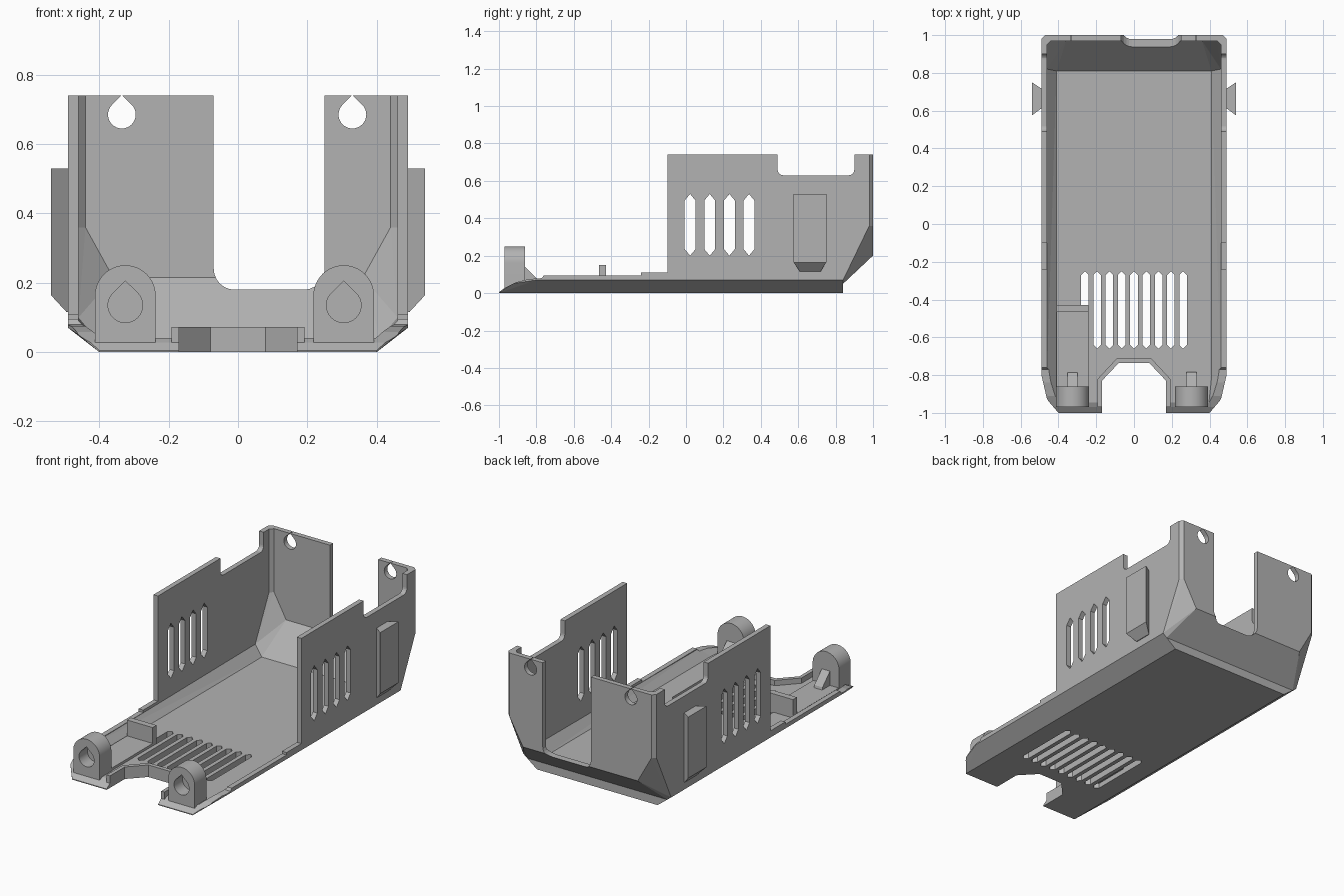
import bpy, bmesh, math
from mathutils import Vector

old = bpy.data.objects.get("Cube")
if old:
    bpy.data.objects.remove(old, do_unlink=True)

grey = bpy.data.materials.new("plain_grey")
grey.use_nodes = True
GREY = (0.45, 0.45, 0.45, 1)
grey.diffuse_color = GREY
grey.node_tree.nodes["Principled BSDF"].inputs["Base Color"].default_value = GREY


def prism(bm, pts, axis, lo, hi):
    """Extrude a 2D outline along an axis: x takes (y,z), y takes (x,z), z takes (x,y)."""
    place = {"x": lambda p, d: (d, p[0], p[1]),
             "y": lambda p, d: (p[0], d, p[1]),
             "z": lambda p, d: (p[0], p[1], d)}[axis]
    a = [bm.verts.new(place(p, lo)) for p in pts]
    b = [bm.verts.new(place(p, hi)) for p in pts]
    bm.faces.new(a)
    bm.faces.new(b[::-1])
    for i in range(len(pts)):
        j = (i + 1) % len(pts)
        bm.faces.new((a[i], b[i], b[j], a[j]))


def finish(bm, name):
    bmesh.ops.recalc_face_normals(bm, faces=bm.faces)
    me = bpy.data.meshes.new(name)
    bm.to_mesh(me)
    bm.free()
    me.materials.append(grey)
    ob = bpy.data.objects.new(name, me)
    bpy.context.collection.objects.link(ob)
    return ob


def solid(name, *prisms):
    bm = bmesh.new()
    for p in prisms:
        prism(bm, *p)
    return finish(bm, name)


def hull(name, half_points):
    bm = bmesh.new()
    for x, y, z in half_points:
        for s in (-1, 1):
            bm.verts.new((s * x, y, z))
    res = bmesh.ops.convex_hull(bm, input=bm.verts)
    junk = [v for v in res["geom_interior"] if isinstance(v, bmesh.types.BMVert)]
    bmesh.ops.delete(bm, geom=junk, context="VERTS")
    return finish(bm, name)


def boolean(ob, cutter, operation="DIFFERENCE"):
    cutter.hide_render = True
    mod = ob.modifiers.new("cut", "BOOLEAN")
    mod.operation, mod.solver, mod.object = operation, "EXACT", cutter
    dep = bpy.context.evaluated_depsgraph_get()
    me = bpy.data.meshes.new_from_object(ob.evaluated_get(dep))
    ob.modifiers.clear()
    ob.data = me
    bpy.data.objects.remove(cutter, do_unlink=True)


def arc(cx, cy, r, a0, a1, n):
    return [(cx + r * math.cos(math.radians(a0 + (a1 - a0) * i / n)),
             cy + r * math.sin(math.radians(a0 + (a1 - a0) * i / n))) for i in range(n + 1)]


def teardrop(cx, cy, r):
    return arc(cx, cy, r, 135, 405, 24) + [(cx, cy + r * 1.41)]


def slot(c, lo, hi, w, tip):
    h = w / 2
    return [(c - h, lo + tip), (c, lo), (c + h, lo + tip),
            (c + h, hi - tip), (c, hi), (c - h, hi - tip)]


# Tray and walls: chamfered outer body, hollowed by a smaller one
shell = hull("shell", [
    (.40, -1, 0), (.40, -1, .02), (.46, -.93, .05), (.49, -.80, .07), (.49, -.80, .74),
    (.40, -1, .74), (.40, .84, 0), (.49, .84, .07), (.38, 1, .2),
    (.47, 1, .36), (.49, .98, .36), (.47, 1, .74), (.49, .98, .74)])
hollow = hull("hollow", [
    (.38, -1.1, .04), (.38, -1.1, .9), (.41, -.82, .04), (.46, -.78, .09), (.46, -.78, .9),
    (.41, .81, .04), (.46, .82, .10), (.36, .97, .215),
    (.44, .97, .36), (.46, .95, .36), (.44, .97, .9), (.46, .95, .9)])
boolean(shell, hollow)

# Side outline: low front rim, tall rear walls with a dip, sloped tail
outline = [(-1, -.01), (-1, .005), (-.97, .028), (-.91, .058), (-.84, .075), (-.77, .08),
           (-.76, .095), (-.24, .095), (-.24, .11), (-.1, .11), (-.1, .74), (.49, .74)]
outline += arc(.52, .66, .03, 180, 270, 5) + arc(.87, .66, .03, 270, 360, 5)
outline += [(.9, .74), (1.01, .74), (1.01, .21), (.84, .05), (.84, -.01)]
boolean(shell, solid("side_outline", (outline, "x", -.6, .6)), "INTERSECT")

# Openings: floor vents, wall vents, rear gap, teardrop holes, front notch
cuts = [(slot(.065 * i, -.66, -.25, .04, .02), "z", -.1, .2) for i in range(-4, 5)]
for i in range(4):
    vent = slot(.022 + .105 * i, .20, .53, .058, .035)
    cuts += [(vent, "x", .4, .6), (vent, "x", -.6, -.4)]
gap = arc(-.01, .24, .06, 180, 270, 6) + arc(.19, .24, .06, 270, 360, 6) + [(.25, .9), (-.07, .9)]
cuts.append((gap, "y", .90, 1.1))
cuts += [(teardrop(x, .685, .04), "y", .9, 1.1) for x in (-.335, .33)]
notch = [(-.17, -1.1), (-.17, -.83), (-.08, -.735), (.08, -.735), (.17, -.83), (.17, -1.1)]
cuts.append((notch, "z", -.1, .2))
boolean(shell, solid("openings", *cuts))

# Raised lip around the front notch
inner = [(-.17, -.97)] + notch[1:5] + [(.17, -.97)]
outer = [(.192, -.97), (.192, -.82), (.09, -.71), (-.09, -.71), (-.192, -.82), (-.192, -.97)]
lip = solid("notch_lip", (inner + outer, "z", .002, .072))

# Arched lugs with blind teardrop sockets and a rear brace
for side, cx in (("right", -.325), ("left", .305)):
    arch = [(cx - .0875, .02)] + arc(cx, .163, .0875, 180, 0, 24) + [(cx + .0875, .02)]
    lug = solid(side + "_lug", (arch, "y", -.97, -.86))
    boolean(lug, solid("socket", (teardrop(cx, .135, .05), "y", -1.05, -.89)))
    bpy.context.view_layer.objects.active = lug
    bpy.ops.object.select_all(action="DESELECT")
    lug.select_set(True)
    bpy.ops.object.shade_smooth_by_angle(angle=math.radians(30))
    solid(side + "_brace", ([(-.865, .03), (-.865, .145), (-.79, .07), (-.78, .03)],
                            "x", cx - .027, cx + .027))

# Low pocket behind the right lug, closed by an upright bar
solid("pocket_base", ([(-.41, -.87), (-.24, -.87), (-.24, -.43), (-.41, -.43)], "z", .03, .055))
solid("pocket_bar", ([(-.465, .03), (-.465, .15), (-.428, .15), (-.428, .03)], "x", -.41, -.24))

# Dovetail rails on the outer walls, with a sloped lower end
for side, s in (("right", -1), ("left", 1)):
    tail = [(s * .48, .62), (s * .54, .575), (s * .54, .75), (s * .48, .71)]
    rail = solid(side + "_rail", (tail, "z", .115, .53))
    slope = [(s * .485, .105), (s * .545, .17), (s * .56, .05), (s * .485, .05)]
    boolean(rail, solid("rail_slope", (slope, "y", .5, .8)))
